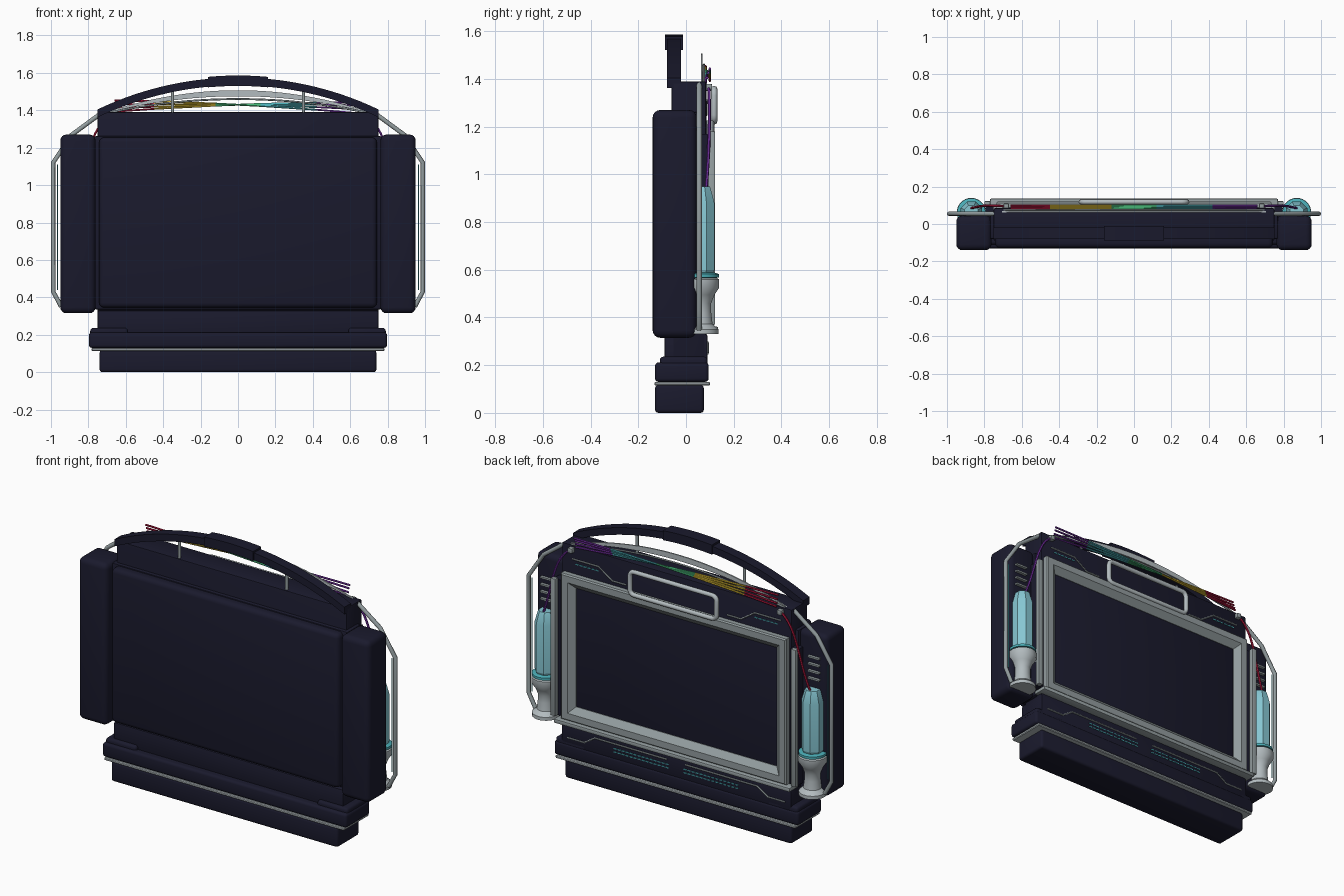
import bpy, bmesh, math
from mathutils import Vector

if "Cube" in bpy.data.objects:
    bpy.data.objects.remove(bpy.data.objects["Cube"])


def mat(name, r, g, b):
    m = bpy.data.materials.new(name)
    m.diffuse_color = (r, g, b, 1)
    m.use_nodes = True
    m.node_tree.nodes["Principled BSDF"].inputs["Base Color"].default_value = m.diffuse_color
    return m


NAVY = mat("dark navy", .0103, .0103, .0262)
GREY = mat("steel grey", .29, .335, .345)
LIGHT = mat("light grey", .45, .50, .52)
GLASS = mat("pale cyan glass", .24, .57, .65)
TEAL = mat("teal light", .07, .42, .47)
RED = mat("red", .46, .01, .05)
PURPLE = mat("purple", .18, .03, .38)
YELLOW = mat("yellow", .60, .42, .03)
GREEN = mat("green", .06, .45, .18)


def finish(name, bm, m, angle=35):
    bmesh.ops.recalc_face_normals(bm, faces=bm.faces)
    me = bpy.data.meshes.new(name)
    bm.to_mesh(me)
    bm.free()
    me.materials.append(m)
    me.shade_smooth()
    me.set_sharp_from_angle(angle=math.radians(angle))
    ob = bpy.data.objects.new(name, me)
    bpy.context.collection.objects.link(ob)
    return ob


def box(name, x, y, z, m, bevel=0.0, seg=3):
    """Box from (min, max) pairs, with rounded edges."""
    bm = bmesh.new()
    bmesh.ops.create_cube(bm, size=1)
    for v in bm.verts:
        v.co = [(a + b) / 2 + c * (b - a) for (a, b), c in zip((x, y, z), v.co)]
    if bevel:
        bmesh.ops.bevel(bm, geom=bm.edges[:], offset=bevel, segments=seg, profile=.5, affect='EDGES')
    return finish(name, bm, m)


def pipe(name, pts, r, m, res=2, closed=False):
    """Round tube along a polyline."""
    cu = bpy.data.curves.new(name, 'CURVE')
    cu.dimensions = '3D'
    cu.bevel_depth, cu.bevel_resolution, cu.use_fill_caps = r, res, True
    sp = cu.splines.new('POLY')
    sp.points.add(len(pts) - 1)
    for p, c in zip(sp.points, pts):
        p.co = (*c, 1)
    sp.use_cyclic_u = closed
    tmp = bpy.data.objects.new(name, cu)
    bpy.context.collection.objects.link(tmp)
    dg = bpy.context.evaluated_depsgraph_get()
    me = bpy.data.meshes.new_from_object(tmp.evaluated_get(dg))
    bpy.data.objects.remove(tmp)
    bm = bmesh.new()
    bm.from_mesh(me)
    return finish(name, bm, m, 50)


def lathe(name, prof, cx, cy, m, n=24, angle=35):
    """Turned part from (radius, z) pairs around a vertical axis."""
    bm = bmesh.new()
    rings = [[bm.verts.new((cx + r * math.cos(2 * math.pi * (i + .5) / n),
                            cy + r * math.sin(2 * math.pi * (i + .5) / n), z))
              for i in range(n)] for r, z in prof]
    for a, b in zip(rings, rings[1:]):
        for i in range(n):
            bm.faces.new((a[i], a[(i + 1) % n], b[(i + 1) % n], b[i]))
    bm.faces.new(rings[0])
    bm.faces.new(rings[-1])
    return finish(name, bm, m, angle)


def frame(name, prof, zc, m):
    """Rectangular ring from (half width, half height, y) steps."""
    bm = bmesh.new()
    rings = [[bm.verts.new((sx * w, y, zc + sz * h)) for sx, sz in ((-1, -1), (1, -1), (1, 1), (-1, 1))]
             for w, h, y in prof]
    for a, b in zip(rings, rings[1:] + rings[:1]):
        for i in range(4):
            bm.faces.new((a[i], a[(i + 1) % 4], b[(i + 1) % 4], b[i]))
    return finish(name, bm, m, 20)


def arch(name, half, top, bottom, y, m, n=40, bevel=0.0):
    """Arched bar between two height functions of x."""
    bm = bmesh.new()
    rows = []
    for i in range(n + 1):
        x = -half + 2 * half * i / n
        rows.append([bm.verts.new(c) for c in ((x, y[0], bottom(x)), (x, y[1], bottom(x)),
                                               (x, y[1], top(x)), (x, y[0], top(x)))])
    for a, b in zip(rows, rows[1:]):
        for k in range(4):
            bm.faces.new((a[k], a[(k + 1) % 4], b[(k + 1) % 4], b[k]))
    ends = [bm.faces.new(rows[0]), bm.faces.new(rows[-1])]
    if bevel:
        long = [e for e in bm.edges if e.calc_face_angle(0) > 1]
        bmesh.ops.bevel(bm, geom=long, offset=bevel, segments=2, profile=.5, affect='EDGES')
    return finish(name, bm, m)


# Body, front panel and stepped base
box("body", (-.75, .75), (-.06, .085), (.2, 1.39), NAVY, .008, 2)
box("body_rim", (-.77, .77), (-.08, .05), (.335, 1.262), NAVY, .01, 2)
box("front_panel", (-.742, .742), (-.128, -.05), (.345, 1.255), NAVY, .025)
box("lower_body", (-.75, .75), (-.09, .09), (.19, .33), NAVY, .008, 2)
box("base", (-.74, .74), (-.13, .075), (0, .118), NAVY, .015)
box("base_trim", (-.783, .783), (-.132, .1), (.114, .13), LIGHT, .004, 1)
box("base_step", (-.797, .797), (-.13, .095), (.13, .212), NAVY, .015)

# Arched carry handle, grip and the thin crescent behind it
R = 1.738
outer = lambda x: 1.575 - R + math.sqrt(R * R - x * x)
arch("handle_arch", .75, outer, lambda x: outer(x) - .042, (-.08, -.02), NAVY)
arch("handle_grip", .16, lambda x: outer(x) + .011, lambda x: outer(x) - .045, (-.088, -.012), NAVY, 12, .012)
crest = lambda x: 1.385 + .122 * (1 - (x / .72) ** 2)
arch("crescent", .72, crest, lambda x: crest(x) - .004 - .028 * (1 - (x / .72) ** 2), (.062, .07), LIGHT)
pipe("crescent_rail", [(x / 20, .075, 1.385 + .075 * (1 - (x / 14) ** 2)) for x in range(-14, 15)], .005, GREY)

# Back screen frame with ledge and pull handle
frame("screen_frame", [(.735, .43, .07), (.735, .43, .113), (.728, .423, .12), (.69, .385, .12),
                       (.655, .35, .088), (.655, .35, .07)], .795, GREY)
box("frame_ledge", (-.77, .77), (.05, .135), (.338, .362), GREY, .006, 2)
pts = []
for cx, cz, a0 in ((.255, 1.33, 0), (-.255, 1.33, 90), (-.255, 1.25, 180), (.255, 1.25, 270)):
    for k in range(5):
        a = math.radians(a0 + 22.5 * k)
        pts.append((cx + .028 * math.cos(a), .118, cz + .028 * math.sin(a)))
pipe("pull_handle", pts, .0135, LIGHT, 2, True)

# Everything that repeats left and right
for s, side, cable in ((-1, "left", RED), (1, "right", PURPLE)):
    def X(a, b):
        return tuple(sorted((s * a, s * b)))

    box(side + "_side_block", X(.762, .95), (-.14, .045), (.315, 1.27), NAVY, .032, 4)
    box(side + "_base_cap", X(.59, .79), (-.11, .09), (.16, .236), NAVY, .015)
    pipe(side + "_handle_post", [(s * .35, -.045, 1.385), (s * .35, -.045, 1.51)], .009, GREY)
    # Bent side rail and its light line
    pipe(side + "_rail", [(s * x, .055, z) for x, z in
                          ((.945, .35), (.988, .43), (.988, 1.12), (.89, 1.268), (.74, 1.378))], .012, GREY)
    pipe(side + "_rail_light", [(s * .966, .055, .44), (s * .966, .055, 1.11)], .003, TEAL)
    box(side + "_strip_mount", X(.75, .795), (.04, .096), (.37, 1.17), NAVY)
    box(side + "_side_strip", X(.768, .80), (.094, .122), (.37, 1.18), GREY, .004, 2)
    for k in range(4):
        z = 1.0 + .042 * k
        box(side + "_vent_bar", X(.835, .91), (.04, .062), (z, z + .01), GREY)
    # Glass tube on a spool
    cx = s * .87
    lathe(side + "_spool", [(.075, .33), (.075, .35), (.05, .372), (.044, .42), (.044, .46), (.058, .495),
                            (.078, .525), (.078, .56), (.06, .57)], cx, .062, LIGHT)
    lathe(side + "_tube_collar", [(.06, .565), (.076, .568), (.076, .582), (.06, .588)], cx, .062, TEAL)
    lathe(side + "_glass_tube", [(.054, .58), (.062, .60), (.062, .88), (.045, .94), (.04, .95)],
          cx, .062, GLASS, 8, 20)
    # Coloured cable from the corner knob down to the tube
    P = [Vector((s * x, y, z)) for x, y, z in
         ((.68, .095, 1.37), (.80, .10, 1.30), (.80, .10, 1.12), (.87, .085, .945))]
    cpts = []
    for i in range(17):
        t = i / 16
        cpts.append((1 - t) ** 3 * P[0] + 3 * t * (1 - t) ** 2 * P[1] + 3 * t * t * (1 - t) * P[2] + t ** 3 * P[3])
    pipe(side + "_cable", cpts, .0065, cable, 1)
    box(side + "_corner_knob", X(.668, .698), (.08, .11), (1.35, 1.38), GREY, .006, 2)
    # Circuit traces on the back
    pipe(side + "_upper_trace", [(s * x, .086, z) for x, z in
                                 ((.68, 1.31), (.51, 1.31), (.42, 1.25), (.33, 1.25))], .005, GREY, 1)
    pipe(side + "_lower_trace", [(s * x, .091, z) for x, z in
                                 ((.71, .25), (.60, .25), (.53, .295), (.06, .295))], .005, GREY, 1)
    for k in range(14):
        x = .05 + .026 * k
        for z in (.248, .268):
            box(side + "_trace_light", X(x, x + .018), (.088, .094), (z - .003, z + .003), TEAL)
        if k < 6:
            box(side + "_upper_trace_light", X(x + .46, x + .478), (.083, .089), (1.282, 1.288), TEAL)

# Rainbow strings crossing at the centre, coloured by span
spans = [(-.66, -.45, RED), (-.45, -.12, YELLOW), (-.12, .12, GREEN), (.12, .42, TEAL), (.42, .66, PURPLE)]
for k, a in enumerate((-.035, -.013, .008, .025)):
    for x0, x1, m in spans:
        pipe("string", [(x, .082 + .006 * k, 1.43 - .012 * (x / .66) ** 2 + a * x / .66) for x in (x0, x1)],
             .0055, m, 1)
